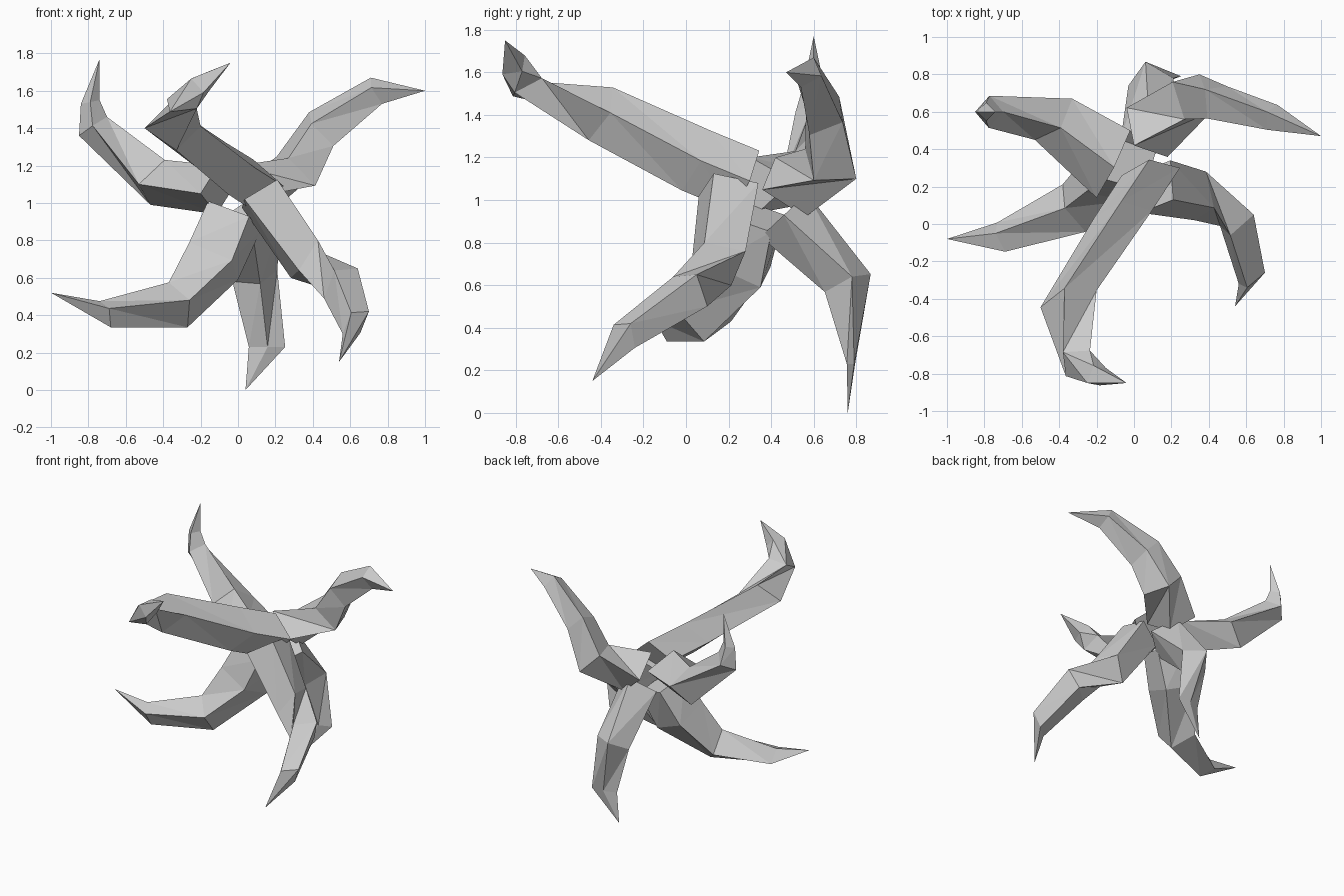
import bpy, bmesh
from mathutils import Vector


def arm(name, sections, tip):
    """Four-sided tapering limb. Section: centre, half diagonal, ratio of second diagonal."""
    bm = bmesh.new()
    pts = [Vector(s[0]) for s in sections] + [Vector(tip)]
    rings, prev = [], None
    for i, (c, d, k) in enumerate(sections):
        t = (pts[i + 1] - pts[i]).normalized()
        if i:
            t = (t + (pts[i] - pts[i - 1]).normalized()).normalized()
        d = Vector(d)
        e = t.cross(d).normalized() * d.length * k
        ring = [pts[i] + v for v in (d, e, -d, -e)]
        if prev:  # rotate the ring to line up with the last one
            off = pts[i] - pts[i - 1]
            r = min(range(4), key=lambda s: sum(
                (ring[(j + s) % 4] - off - prev[j]).length for j in range(4)))
            ring = ring[r:] + ring[:r]
        prev = ring
        rings.append([bm.verts.new(p) for p in ring])
    bm.faces.new(rings[0])
    for a, b in zip(rings, rings[1:]):
        for j in range(4):
            n = (j + 1) % 4
            bm.faces.new((a[j], a[n], b[n]))
            bm.faces.new((a[j], b[n], b[j]))
    end = bm.verts.new(tip)
    for j in range(4):
        bm.faces.new((rings[-1][j], rings[-1][(j + 1) % 4], end))
    bmesh.ops.recalc_face_normals(bm, faces=bm.faces)
    mesh = bpy.data.meshes.new(name)
    bm.to_mesh(mesh)
    bm.free()
    bpy.context.collection.objects.link(bpy.data.objects.new(name, mesh))


# Long arm reaching forward
arm("front_arm", [
    ((0.09, 0.28, 1.09), (0.155, 0.02, 0.00), 1.0),
    ((-0.06, 0.05, 1.185), (0.155, 0.02, 0.00), 1.0),
    ((-0.35, -0.40, 1.405), (0.15, 0.045, 0.005), 0.88),
    ((-0.30, -0.745, 1.53), (0.08, -0.06, -0.025), 1.0),
    ((-0.20, -0.81, 1.635), (-0.05, -0.04, 0.03), 1.0)],
    (-0.04, -0.85, 1.75))

# Upper arms
arm("upper_left_arm", [
    ((-0.11, 0.32, 1.07), (0.09, 0.18, 0.02), 0.65),
    ((-0.43, 0.56, 1.11), (0.10, 0.11, 0.01), 0.9),
    ((-0.775, 0.60, 1.41), (0.075, 0.00, 0.05), 0.95),
    ((-0.79, 0.60, 1.54), (0.05, 0.00, 0.01), 0.95)],
    (-0.74, 0.60, 1.77))
arm("upper_right_arm", [
    ((0.07, 0.49, 1.06), (0.07, 0.07, -0.14), 1.0),
    ((0.31, 0.68, 1.17), (0.04, 0.12, -0.07), 1.05),
    ((0.445, 0.65, 1.395), (-0.065, 0.07, 0.09), 0.80),
    ((0.74, 0.57, 1.60), (-0.03, 0.03, 0.07), 0.90)],
    (1.0, 0.47, 1.60))

# Lower arms
arm("lower_left_arm", [
    ((-0.02, 0.32, 0.93), (-0.14, -0.08, 0.08), 0.9),
    ((-0.13, 0.26, 0.69), (-0.13, -0.09, 0.10), 0.9),
    ((-0.32, 0.085, 0.455), (-0.05, 0.00, 0.12), 1.1),
    ((-0.71, -0.07, 0.405), (-0.03, 0.02, 0.07), 1.1)],
    (-1.0, -0.08, 0.52))
arm("lower_back_arm", [
    ((0.08, 0.46, 0.93), (0.15, 0.00, 0.00), 1.0),
    ((0.09, 0.76, 0.61), (0.12, 0.02, 0.03), 0.95),
    ((0.155, 0.775, 0.23), (0.097, 0.015, 0.00), 0.20)],
    (0.04, 0.76, 0.0))
arm("lower_right_arm", [
    ((0.115, 0.20, 1.05), (0.08, 0.14, 0.03), 0.85),
    ((0.355, 0.15, 0.70), (0.03, 0.13, 0.06), 0.95),
    ((0.55, 0.02, 0.57), (0.09, 0.03, 0.08), 0.90),
    ((0.63, -0.29, 0.36), (0.07, 0.03, 0.06), 0.80)],
    (0.54, -0.44, 0.15))
